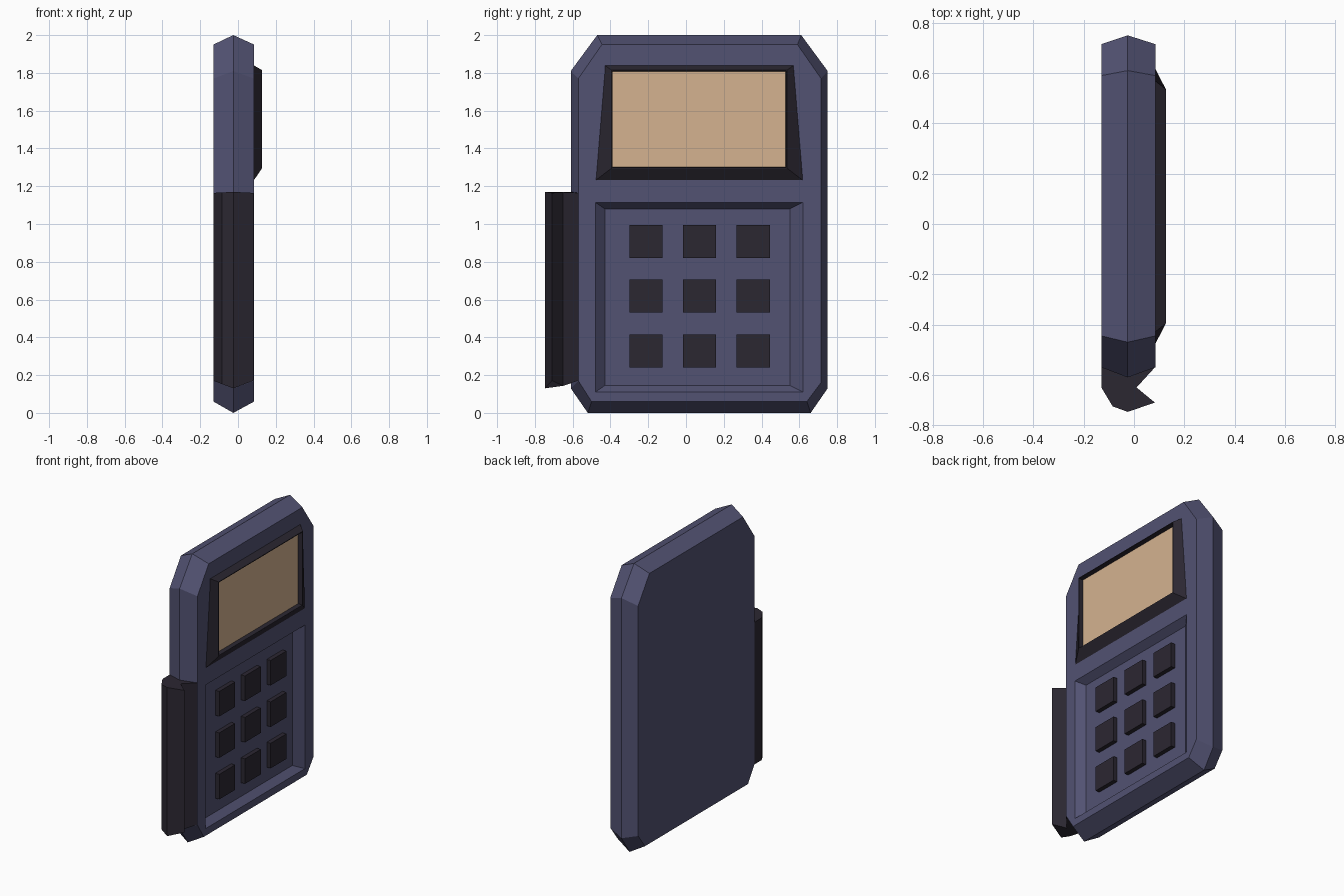
import bpy, bmesh

if "Cube" in bpy.data.objects:
    bpy.data.objects.remove(bpy.data.objects["Cube"])


def material(name, rgb):
    m = bpy.data.materials.new(name)
    m.diffuse_color = (*rgb, 1)
    m.use_nodes = True
    m.node_tree.nodes["Principled BSDF"].inputs["Base Color"].default_value = m.diffuse_color
    return m


CASE = material("case_purple", (0.085, 0.085, 0.17))
DARK = material("dark_trim", (0.024, 0.020, 0.031))
GLASS = material("screen_tan", (0.66, 0.45, 0.28))


def loft(name, rings, mat):
    """Skin a closed solid through equal-length rings of (x, y, z) points."""
    bm = bmesh.new()
    vs = [[bm.verts.new(p) for p in ring] for ring in rings]
    n = len(vs[0])
    for a, b in zip(vs, vs[1:]):
        for i in range(n):
            j = (i + 1) % n
            bm.faces.new((a[i], a[j], b[j], b[i]))
    bm.faces.new(vs[0][::-1])
    bm.faces.new(vs[-1])
    bmesh.ops.recalc_face_normals(bm, faces=bm.faces)
    me = bpy.data.meshes.new(name)
    bm.to_mesh(me)
    bm.free()
    ob = bpy.data.objects.new(name, me)
    me.materials.append(mat)
    bpy.context.collection.objects.link(ob)
    return ob


def at_x(x, outline):
    return [(x, y, z) for y, z in outline]


def rect(x, y0, y1, z0, z1):
    return at_x(x, [(y0, z0), (y1, z0), (y1, z1), (y0, z1)])


BACK, MID, FRONT = -0.13, -0.025, 0.085

# Case: eight-sided outline, widest along the middle seam
outer = [(-0.52, 0), (0.66, 0), (0.75, 0.13), (0.75, 1.81),
         (0.61, 2), (-0.47, 2), (-0.61, 1.81), (-0.61, 0.13)]
inner = [(-0.50, 0.06), (0.64, 0.06), (0.715, 0.16), (0.715, 1.77),
         (0.59, 1.95), (-0.445, 1.95), (-0.57, 1.77), (-0.57, 0.17)]
case = loft("case", [at_x(BACK, inner), at_x(MID, outer), at_x(FRONT, inner)], CASE)

# Keypad recess with sloped walls
FLOOR = 0.035
cutter = loft("keypad_cutter", [rect(FLOOR, -0.43, 0.55, 0.145, 1.08),
                                rect(0.135, -0.53, 0.69, 0.075, 1.15)], CASE)
cutter.hide_render = True
cut = case.modifiers.new("keypad_recess", 'BOOLEAN')
cut.operation = 'DIFFERENCE'
cut.solver = 'EXACT'
cut.object = cutter
bpy.context.view_layer.objects.active = case
bpy.ops.object.modifier_apply(modifier=cut.name)
bpy.data.objects.remove(cutter)

# Keys
for row in range(3):
    for col in range(3):
        y, z, h = -0.212 + 0.284 * col, 0.328 + 0.29 * row, 0.0875
        loft(f"key_{row}_{col}",
             [rect(x, y - h, y + h, z - h, z + h) for x in (FLOOR - 0.01, FLOOR + 0.03)], DARK)

# Screen hood: tapered frame with a sunken opening
base = [(-0.48, 1.23), (0.62, 1.23), (0.57, 1.84), (-0.43, 1.84)]
loft("screen_frame", [at_x(FRONT - 0.002, base),
                      rect(0.127, -0.395, 0.535, 1.295, 1.815),
                      rect(0.127, -0.39, 0.53, 1.30, 1.81),
                      rect(0.09, -0.388, 0.528, 1.302, 1.808)], DARK)
loft("screen", [rect(x, -0.388, 0.528, 1.302, 1.808) for x in (0.088, 0.095)], GLASS)

# Side grip: hooked profile running up the lower side, ends follow the case seam
profile = [(-0.13, -0.57), (-0.13, -0.65), (-0.085, -0.725), (-0.025, -0.747),
           (0.083, -0.71), (0.01, -0.65), (0.085, -0.568), (-0.02, -0.55)]


def grip_ring(z, slope):
    return [(x, y, z + slope * abs(x - MID)) for x, y in profile]


loft("side_grip", [grip_ring(0.13, 0.38), grip_ring(1.17, -0.05)], DARK)
